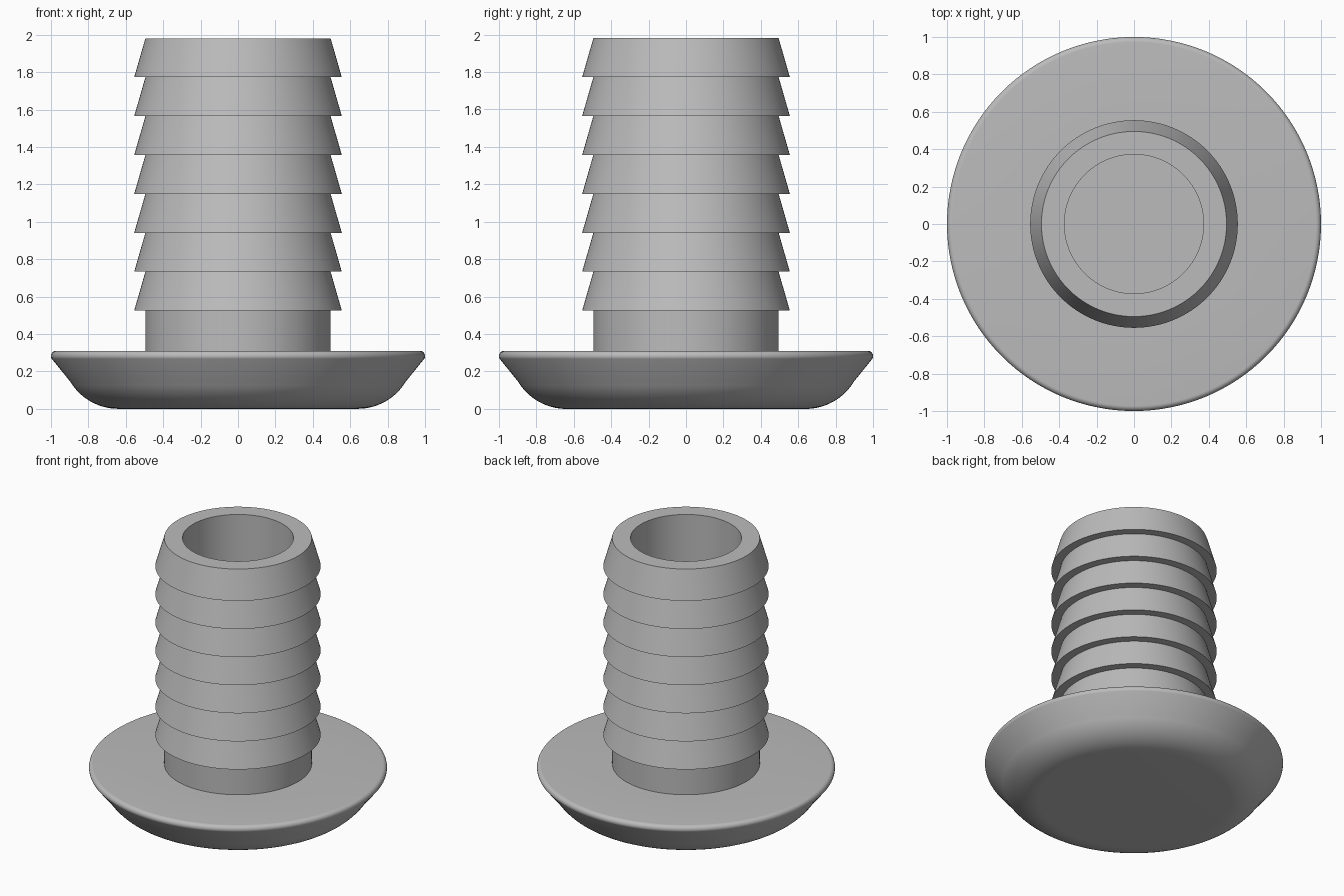
import bpy
import bmesh
import math

if "Cube" in bpy.data.objects:
    bpy.data.objects.remove(bpy.data.objects["Cube"])

SEGMENTS = 128
FLANGE_TOP = 0.31
NECK_R, BARB_R, BORE_R = 0.495, 0.555, 0.372
BARB_START, PITCH, BARBS = 0.525, 0.208, 7
TOP = BARB_START + PITCH * BARBS

grey = bpy.data.materials.new("grey plastic")
grey.diffuse_color = (0.5, 0.5, 0.5, 1)
grey.use_nodes = True
grey.node_tree.nodes["Principled BSDF"].inputs["Base Color"].default_value = grey.diffuse_color


def lathe(name, profile):
    """Spin an (r, z) profile around z; points on the axis become one vertex."""
    bm = bmesh.new()
    rings = []
    for r, z in profile:
        count = 1 if r == 0 else SEGMENTS
        rings.append([bm.verts.new((r * math.cos(2 * math.pi * i / SEGMENTS),
                                    r * math.sin(2 * math.pi * i / SEGMENTS), z))
                      for i in range(count)])
    for a, b in zip(rings, rings[1:]):
        for i in range(SEGMENTS):
            j = (i + 1) % SEGMENTS
            if len(a) == 1:
                bm.faces.new((a[0], b[j], b[i]))
            elif len(b) == 1:
                bm.faces.new((a[i], a[j], b[0]))
            else:
                bm.faces.new((a[i], a[j], b[j], b[i]))
    mesh = bpy.data.meshes.new(name)
    bm.to_mesh(mesh)
    bm.free()
    mesh.materials.append(grey)
    obj = bpy.data.objects.new(name, mesh)
    bpy.context.collection.objects.link(obj)
    bpy.ops.object.select_all(action='DESELECT')
    obj.select_set(True)
    bpy.context.view_layer.objects.active = obj
    bpy.ops.object.shade_smooth_by_angle(angle=math.radians(30))
    return obj


def arc(cx, cz, radius, start, end, steps):
    """Points of a circular fillet, angles in degrees."""
    angles = [math.radians(start + (end - start) * i / steps) for i in range(steps + 1)]
    return [(cx + radius * math.cos(a), cz + radius * math.sin(a)) for a in angles]


# Flange: flat base, large rounded lower edge, sloped side, small rounded rim
flange = [(0, 0)]
flange += arc(0.64, 0.30, 0.30, -90, -31, 14)
flange += arc(0.972, 0.282, 0.028, -31, 90, 10)
flange += [(NECK_R, FLANGE_TOP)]
lathe("flange", flange)

# Stem: plain neck, then stacked barbs that taper upward, then the flat top rim
stem = [(NECK_R, FLANGE_TOP), (NECK_R, BARB_START)]
for n in range(BARBS):
    z = BARB_START + n * PITCH
    stem += [(BARB_R, z), (NECK_R, z + PITCH)]
stem += [(BORE_R, TOP)]
lathe("barbed_stem", stem)

# Bore: inner wall and closed floor
lathe("bore", [(BORE_R, TOP), (BORE_R, FLANGE_TOP), (0, FLANGE_TOP)])
